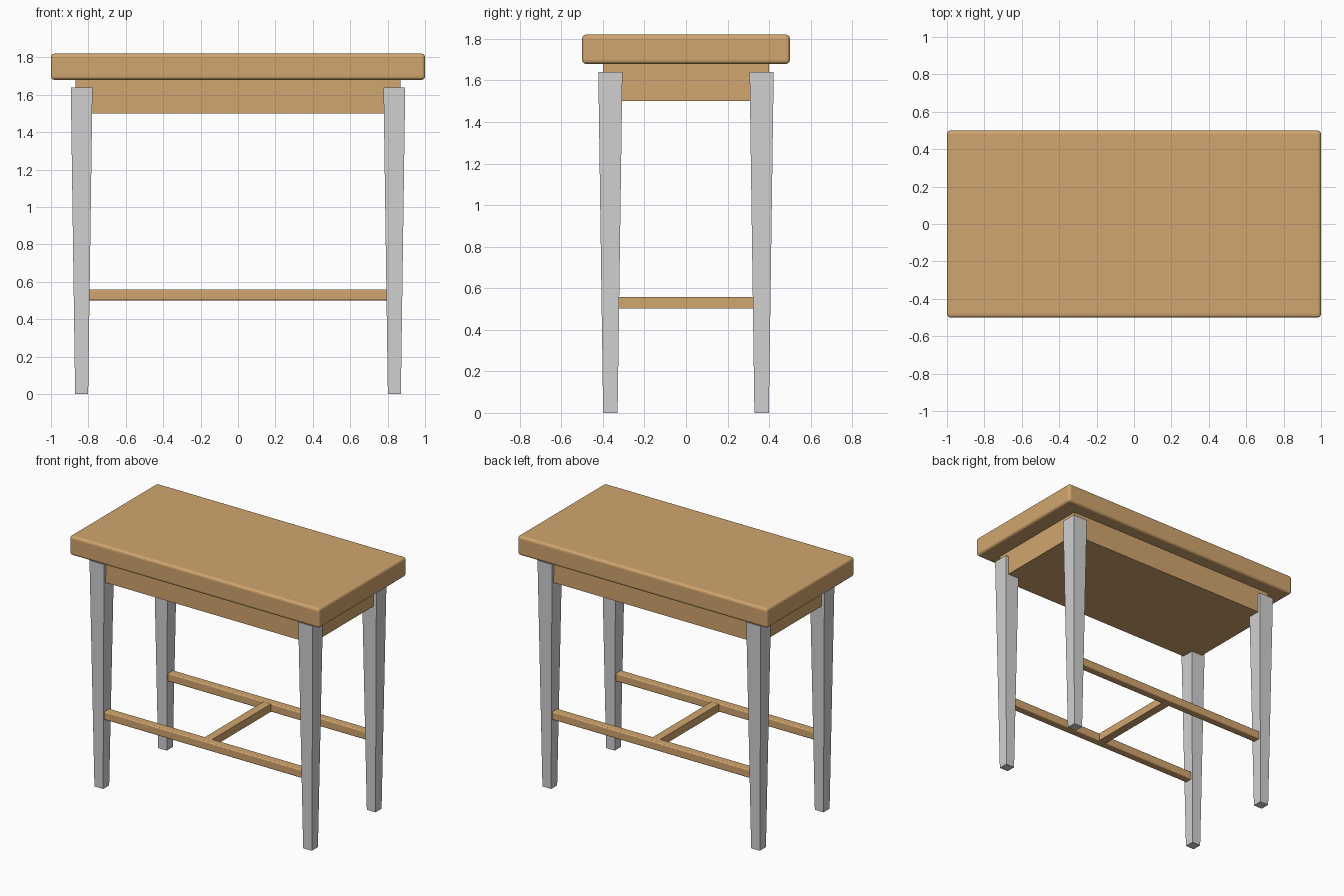
import bpy
import bmesh
from mathutils import Vector

old = bpy.data.objects.get("Cube")
if old:
    bpy.data.objects.remove(old, do_unlink=True)


def material(name, rgb):
    mat = bpy.data.materials.new(name)
    mat.use_nodes = True
    mat.diffuse_color = (*rgb, 1)
    mat.node_tree.nodes["Principled BSDF"].inputs["Base Color"].default_value = (*rgb, 1)
    return mat


wood = material("warm wood", (0.64, 0.38, 0.156))
grey = material("light grey", (0.64, 0.64, 0.64))


def box(name, low, high, mat, bevel=0, foot=None):
    """Box between two corners; foot narrows the lower end about its axis."""
    low, high = Vector(low), Vector(high)
    size, centre = high - low, (low + high) / 2
    bm = bmesh.new()
    bmesh.ops.create_cube(bm, size=1)
    for v in bm.verts:
        scale = foot if foot and v.co.z < 0 else 1
        v.co = Vector((v.co.x * size.x * scale, v.co.y * size.y * scale, v.co.z * size.z))
    mesh = bpy.data.meshes.new(name)
    bm.to_mesh(mesh)
    bm.free()
    mesh.materials.append(mat)
    obj = bpy.data.objects.new(name, mesh)
    obj.location = centre
    bpy.context.collection.objects.link(obj)
    if bevel:
        mod = obj.modifiers.new("Rounded edges", "BEVEL")
        mod.width = bevel
        mod.segments = 3
    return obj


# Table top and the solid apron below it
box("table_top", (-1, -0.5, 1.68), (1, 0.5, 1.82), wood, bevel=0.018)
box("apron", (-0.87, -0.4, 1.5), (0.87, 0.4, 1.69), wood)

# Four tapered legs and the two long stretchers joining them
leg_x, leg_y, half = 0.836, 0.364, 0.058
for y_side, depth in ((-1, "front"), (1, "back")):
    y = y_side * leg_y
    for x_side, side in ((-1, "right"), (1, "left")):
        x = x_side * leg_x
        box(f"{depth}_{side}_leg", (x - half, y - half, 0), (x + half, y + half, 1.64),
            grey, foot=0.6)
    box(f"{depth}_stretcher", (-leg_x, y - 0.03, 0.5), (leg_x, y + 0.03, 0.56),
        wood, bevel=0.008)

# Crossbar between the stretchers
box("crossbar", (-0.03, -leg_y, 0.502), (0.03, leg_y, 0.558), wood)
